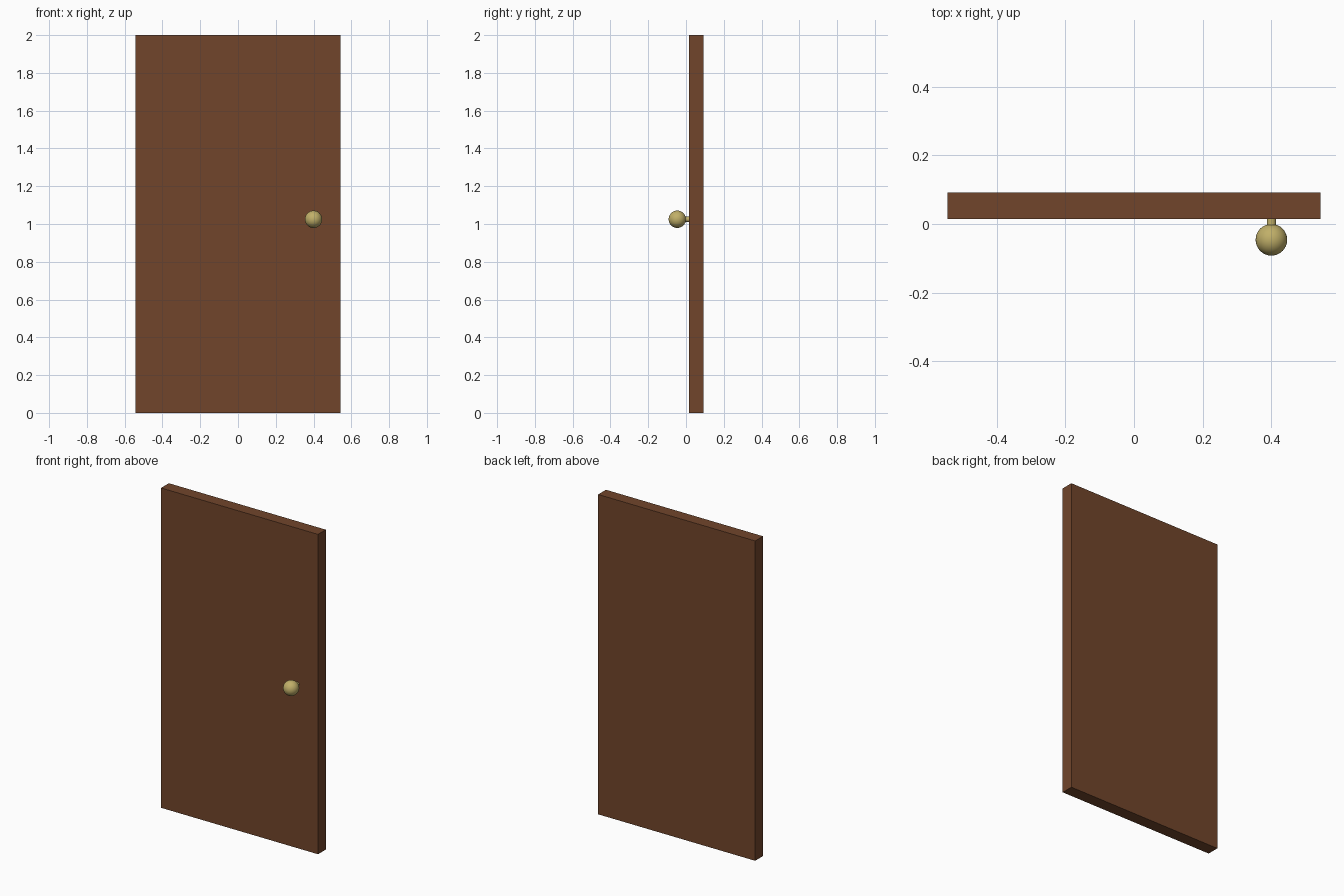
import bpy
import math

if "Cube" in bpy.data.objects:
    bpy.data.objects.remove(bpy.data.objects["Cube"])

KNOB_X, KNOB_Z = 0.4, 1.025
DOOR_FRONT, DOOR_BACK = 0.015, 0.092


def material(name, rgb):
    mat = bpy.data.materials.new(name)
    mat.diffuse_color = (*rgb, 1)
    mat.use_nodes = True
    mat.node_tree.nodes["Principled BSDF"].inputs["Base Color"].default_value = mat.diffuse_color
    return mat


def finish(name, mat, smooth=False):
    obj = bpy.context.object
    obj.name = name
    obj.data.materials.append(mat)
    if smooth:
        bpy.ops.object.shade_smooth_by_angle(angle=math.radians(40))
    return obj


wood = material("wood", (0.165, 0.06, 0.024))
brass = material("brass", (0.53, 0.43, 0.14))

# Plain door slab
bpy.ops.mesh.primitive_cube_add(size=1, location=(0, (DOOR_FRONT + DOOR_BACK) / 2, 1))
slab = finish("door_panel", wood)
slab.scale = (1.086, DOOR_BACK - DOOR_FRONT, 2)
bpy.ops.object.transform_apply(location=False, rotation=False, scale=True)

# Knob stem, from inside the knob to the door face
stem_start, stem_end = -0.02, DOOR_FRONT + 0.002
bpy.ops.mesh.primitive_cylinder_add(
    vertices=32, radius=0.0135, depth=stem_end - stem_start,
    location=(KNOB_X, (stem_start + stem_end) / 2, KNOB_Z),
    rotation=(math.pi / 2, 0, 0))
finish("knob_stem", brass, smooth=True)

# Round knob
bpy.ops.mesh.primitive_uv_sphere_add(
    segments=32, ring_count=16, radius=0.046,
    location=(KNOB_X, -0.046, KNOB_Z), rotation=(math.pi / 2, 0, 0))
finish("door_knob", brass, smooth=True)
